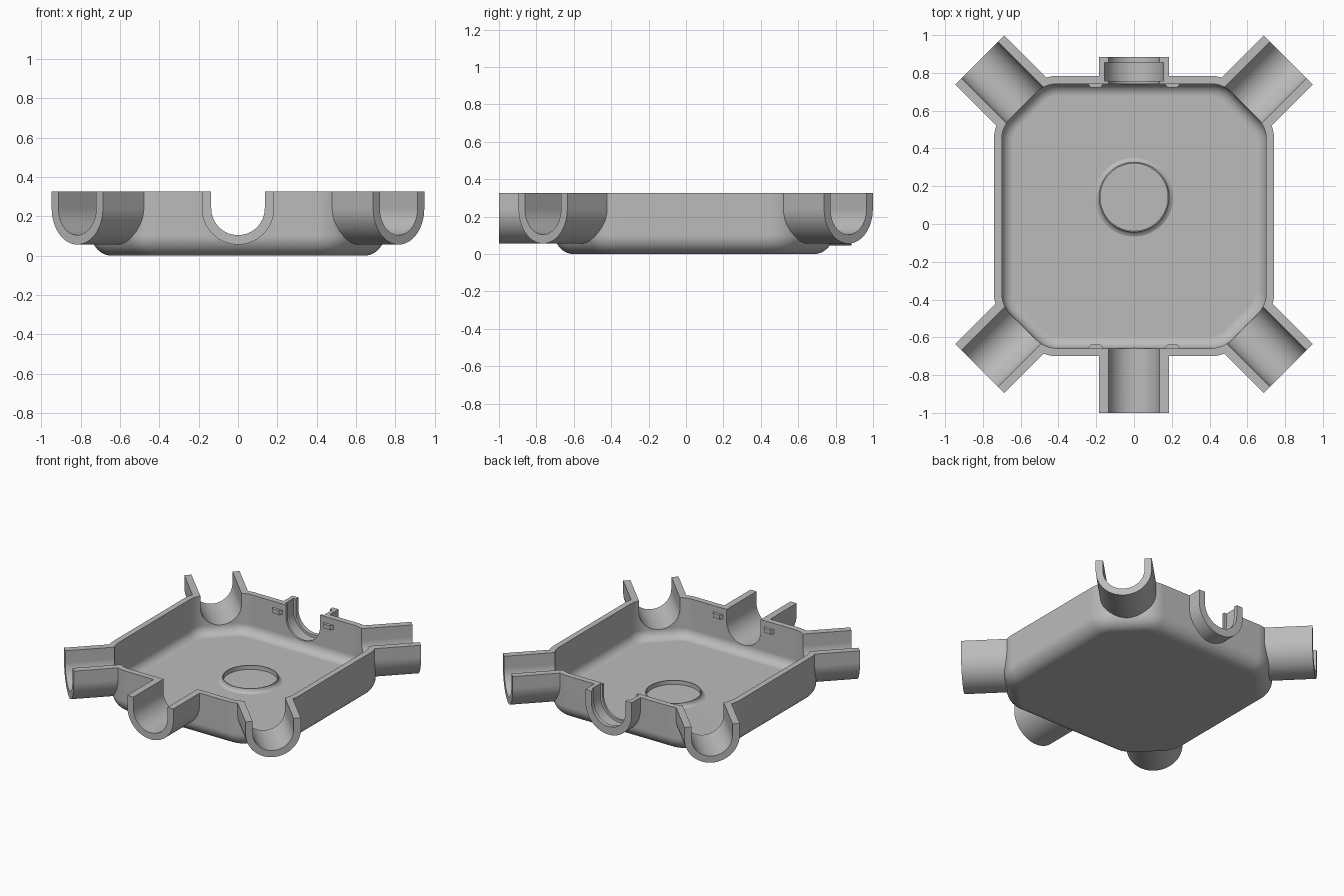
import bpy, bmesh
from math import sin, cos, tan, pi, radians
from mathutils import Matrix, Vector

if "Cube" in bpy.data.objects:
    bpy.data.objects.remove(bpy.data.objects["Cube"], do_unlink=True)

TOP = 0.325          # rim height
OVER = 0.45          # solids overshoot the rim, then get trimmed
MID_Y = 0.042        # bowl centre
ARM_Y = 0.052        # crossing point of the diagonal arms
HALF = 0.742
WALL = 0.042
ROUND = 0.2          # corner rounding in plan

grey = bpy.data.materials.new("plain grey")
grey.use_nodes = True
colour = (0.5, 0.5, 0.5, 1)
grey.diffuse_color = colour
grey.node_tree.nodes["Principled BSDF"].inputs["Base Color"].default_value = colour


def loft(name, rings, closed=False):
    """Skin a list of point rings into a solid; closed joins last to first."""
    bm = bmesh.new()
    loops = [[bm.verts.new(p) for p in ring] for ring in rings]
    pairs = list(zip(loops, loops[1:]))
    if closed:
        pairs.append((loops[-1], loops[0]))
    else:
        bm.faces.new(loops[0])
        bm.faces.new(loops[-1])
    n = len(loops[0])
    for a, b in pairs:
        for i in range(n):
            j = (i + 1) % n
            bm.faces.new((a[i], a[j], b[j], b[i]))
    bmesh.ops.recalc_face_normals(bm, faces=bm.faces)
    mesh = bpy.data.meshes.new(name)
    bm.to_mesh(mesh)
    bm.free()
    mesh.materials.append(grey)
    obj = bpy.data.objects.new(name, mesh)
    bpy.context.collection.objects.link(obj)
    return obj


def select(obj):
    bpy.ops.object.select_all(action='DESELECT')
    obj.select_set(True)
    bpy.context.view_layer.objects.active = obj


def combine(target, tool, operation):
    """Apply a boolean and discard the tool."""
    tool.hide_render = True
    mod = target.modifiers.new("bool", 'BOOLEAN')
    mod.object, mod.operation, mod.solver = tool, operation, 'EXACT'
    select(target)
    bpy.ops.object.modifier_apply(modifier=mod.name)
    bpy.data.objects.remove(tool, do_unlink=True)


def plan_ring(inset, z, steps=6):
    """Square outline with chamfered, rounded corners, offset inwards."""
    near = 0.49 - ROUND * tan(pi / 8)
    far = HALF - ROUND
    pts = []
    for quarter in range(4):
        turn = Matrix.Rotation(quarter * pi / 2, 3, 'Z')
        for cx, cy, start in ((far, near, 0), (near, far, pi / 4)):
            for i in range(steps + 1):
                a = start + i * pi / 4 / steps
                r = ROUND - inset
                p = turn @ Vector((cx + r * cos(a), cy + r * sin(a), z))
                pts.append(p + Vector((0, MID_Y, 0)))
    return pts


def bowl(name, inset, floor, fillet, top, steps=10):
    rings = []
    for i in range(steps + 1):
        a = i * pi / 2 / steps
        rings.append(plan_ring(inset + fillet * (1 - sin(a)),
                               floor + fillet * (1 - cos(a))))
    return loft(name, rings + [plan_ring(inset, top)])


def trough(name, radius, start, end, angle, origin_y, top, axis_z=0.24, steps=32):
    """U-shaped prism running outwards from the bowl in one direction."""
    place = Matrix.Translation((0, origin_y, 0)) @ Matrix.Rotation(radians(angle), 4, 'Z')
    section = [(-radius, top)]
    section += [(-radius * cos(i * pi / steps), axis_z - radius * sin(i * pi / steps))
                for i in range(steps + 1)]
    section.append((radius, top))
    return loft(name, [[place @ Vector((d, s, z)) for s, z in section]
                       for d in (start, end)])


# Channel arms: direction, inner start, outer end, origin, outer axis height
arms = [(a, 0.7, 1.155, ARM_Y, 0.24) for a in (45, 135, 225, 315)]
arms += [(270, 0.6, 1.0, 0, 0.24), (90, 0.6, 0.885, 0, 0.23)]

# Outer shell with solid arms
tray = bowl("tray", 0, 0, 0.1, OVER)
for angle, start, end, oy, axis in arms:
    combine(tray, trough("arm", 0.184, start, end, angle, oy, OVER, axis), 'UNION')

# Hollow the bowl and the arms
combine(tray, bowl("cavity", WALL, WALL, 0.065, 0.6), 'DIFFERENCE')
for angle, start, end, oy, axis in arms:
    combine(tray, trough("channel", 0.136, start - 0.03, end + 0.1, angle, oy, 0.6),
            'DIFFERENCE')

# Retaining groove in the short back arm
combine(tray, trough("groove", 0.155, 0.757, 0.855, 90, 0, 0.6), 'DIFFERENCE')

# Trim everything level at the rim
slab = loft("trim", [[(x, y, z) for x, y in ((-2, -2), (2, -2), (2, 2), (-2, 2))]
                     for z in (TOP, 0.9)])
combine(tray, slab, 'DIFFERENCE')

# Raised ring on the floor
profile = [(0.208, 0.038), (0.208, 0.042), (0.194, 0.049), (0.187, 0.058),
           (0.184, 0.072), (0.178, 0.072), (0.178, 0.038)]
SEG = 64
floor_ring = loft("floor_ring", [
    [(r * cos(2 * pi * k / SEG), 0.142 + r * sin(2 * pi * k / SEG), z) for r, z in profile]
    for k in range(SEG)], closed=True)

# Small snap tabs on the inside of the front and back walls
tabs = []
for end, facing in (("back", -1), ("front", 1)):
    wall_y = MID_Y - facing * (HALF - WALL)
    for side, sx in (("left", 1), ("right", -1)):
        rings = []
        for y, w in ((wall_y - facing * 0.01, 0.04), (wall_y, 0.04),
                     (wall_y + facing * 0.02, 0.026)):
            rings.append([(sx * 0.203 + dx * w, y, z) for dx, z in
                          ((-1, 0.25), (1, 0.25), (1, 0.28), (-1, 0.28))])
        tabs.append(loft(f"{end}_{side}_tab", rings))

# Smooth curves, crisp edges
for obj in (tray, floor_ring):
    select(obj)
    bpy.ops.object.shade_smooth_by_angle(angle=radians(30))
    weighted = obj.modifiers.new("weighted normals", 'WEIGHTED_NORMAL')
    weighted.keep_sharp = True
